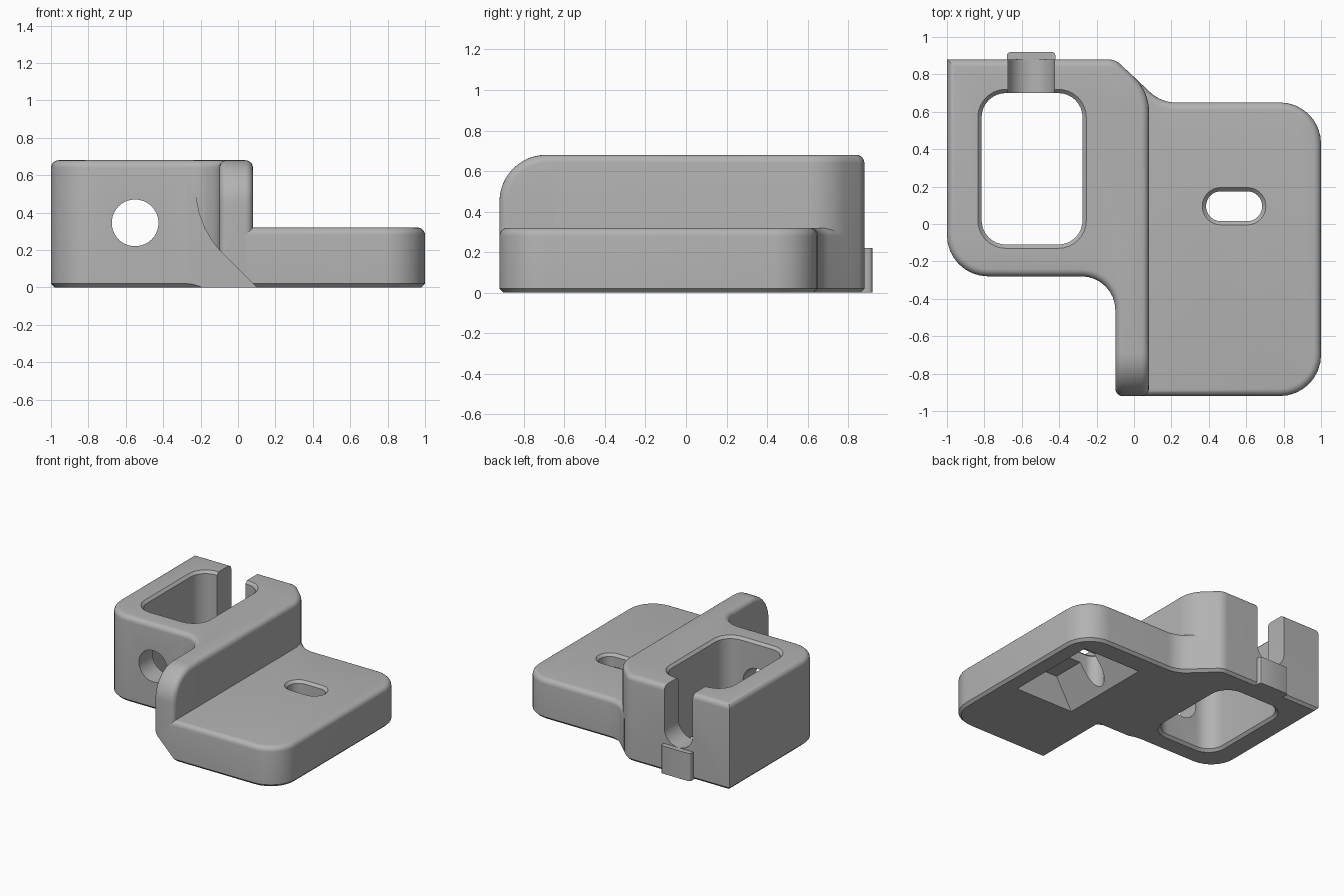
import bpy, bmesh, math
from mathutils import Vector

old = bpy.data.objects.get("Cube")
if old:
    bpy.data.objects.remove(old, do_unlink=True)

grey = bpy.data.materials.new("plain_grey")
grey.use_nodes = True
colour = (0.45, 0.45, 0.45, 1)
grey.diffuse_color = colour
grey.node_tree.nodes["Principled BSDF"].inputs["Base Color"].default_value = colour


def rounded(corners, steps=8):
    """Counter-clockwise outline from (u, v, radius) corners."""
    out = []
    for i, (x, y, r) in enumerate(corners):
        p = Vector((x, y))
        if r == 0:
            out.append(p)
            continue
        a = Vector(corners[i - 1][:2])
        b = Vector(corners[(i + 1) % len(corners)][:2])
        u, v = (a - p).normalized(), (b - p).normalized()
        half = u.angle(v) / 2
        c = p + (u + v).normalized() * (r / math.sin(half))
        d0 = p + u * (r / math.tan(half)) - c
        d1 = p + v * (r / math.tan(half)) - c
        start = math.atan2(d0.y, d0.x)
        sweep = math.atan2(d0.x * d1.y - d0.y * d1.x, d0.dot(d1))
        for k in range(steps + 1):
            t = start + sweep * k / steps
            out.append(c + Vector((math.cos(t), math.sin(t))) * r)
    return out


def box(u0, u1, v0, v1, r=0, steps=8):
    return rounded([(u0, v0, r), (u1, v0, r), (u1, v1, r), (u0, v1, r)], steps)


def inset(pts, d):
    out = []
    for i, p in enumerate(pts):
        e0 = (p - pts[i - 1]).normalized()
        e1 = (pts[(i + 1) % len(pts)] - p).normalized()
        n0, n1 = Vector((-e0.y, e0.x)), Vector((-e1.y, e1.x))
        out.append(p + (n0 + n1) * (d / (1 + n0.dot(n1))))
    return out


def place(pts, h, axis):
    order = {"x": lambda p: (h, p.x, p.y),
             "y": lambda p: (p.x, h, p.y),
             "z": lambda p: (p.x, p.y, h)}[axis]
    return [order(p) for p in pts]


def skin(name, rings):
    """Closed solid through matching rings of points."""
    bm = bmesh.new()
    loops = [[bm.verts.new(co) for co in ring] for ring in rings]
    bm.faces.new(loops[0])
    bm.faces.new(loops[-1])
    for lo, hi in zip(loops, loops[1:]):
        for i in range(len(lo)):
            bm.faces.new((lo[i - 1], lo[i], hi[i], hi[i - 1]))
    bmesh.ops.recalc_face_normals(bm, faces=bm.faces)
    mesh = bpy.data.meshes.new(name)
    bm.to_mesh(mesh)
    bm.free()
    ob = bpy.data.objects.new(name, mesh)
    bpy.context.collection.objects.link(ob)
    return ob


def loft(name, outline, layers, axis="z"):
    """Layers are (inset, height) pairs."""
    return skin(name, [place(inset(outline, d), h, axis) for d, h in layers])


def fillet(end, r, way=1, steps=5):
    """Layers of a quarter-round edge ending at the given height."""
    arc = [k * math.pi / 2 / steps for k in range(steps + 1)]
    layers = [(r * (1 - math.cos(t)), end - way * r * (1 - math.sin(t))) for t in arc]
    return layers if way > 0 else layers[::-1]


def finish(ob, cutters=()):
    for c in cutters:
        m = ob.modifiers.new(c.name, "BOOLEAN")
        m.object, m.operation, m.solver = c, "DIFFERENCE", "EXACT"
    bpy.context.view_layer.update()
    graph = bpy.context.evaluated_depsgraph_get()
    mesh = bpy.data.meshes.new_from_object(ob.evaluated_get(graph))
    ob.modifiers.clear()
    ob.data = mesh
    mesh.materials.clear()
    mesh.materials.append(grey)
    for f in mesh.polygons:
        f.material_index = 0
    bpy.ops.object.select_all(action="DESELECT")
    ob.select_set(True)
    bpy.context.view_layer.objects.active = ob
    bpy.ops.object.shade_smooth_by_angle(angle=math.radians(30))


FOOT = [(0.02, 0), (0, 0.02)]      # small chamfer under each body
R = 0.04                           # edge rounding

# Main bodies
block = loft("clamp_block", rounded([
    (-1, -0.28, 0.22), (-0.1, -0.28, 0.18), (-0.1, -0.65, 0), (0.08, -0.65, 0),
    (0.08, 0.71, 0.25), (-0.1, 0.88, 0.1), (-1, 0.88, 0)]), FOOT + fillet(0.68, R))
wall = loft("upright_wall", rounded([
    (-0.92, 0, 0), (0.3, 0, 0), (0.3, 0.68, 0), (-0.92, 0.68, 0.23)], 12),
    fillet(-0.1, R, -1) + fillet(0.08, R), "x")
plate = loft("base_plate", rounded([
    (-0.02, -0.92, 0), (1, -0.92, 0.22), (1, 0.65, 0.22),
    (0.144, 0.65, 0.2), (-0.02, 0.805, 0)]), FOOT + fillet(0.32, R))
tab = loft("back_tab", box(-0.68, -0.42, 0.84, 0.92, 0.02, 3), [(0, 0), (0, 0.22)])

# Cutters
window = loft("window_cutter", box(-0.815, -0.275, -0.11, 0.7, 0.13),
              [(-0.03, -0.01), (0, 0.02), (0, 0.66), (-0.03, 0.69)])
bore = loft("bore_cutter", box(-0.675, -0.425, 0.22, 0.47, 0.1249, 10),
            [(0, -0.5), (0, 0.2)], "y")
notch = loft("notch_cutter", rounded([
    (-0.675, 0.22, 0.1249), (-0.425, 0.22, 0.1249),
    (-0.425, 0.9, 0), (-0.675, 0.9, 0)], 10), [(0, 0.5), (0, 1.1)], "y")
underside = loft("underside_cutter", rounded([
    (-0.5, -0.04, 0), (0.14, -0.04, 0), (-0.1, 0.2, 0), (-0.14, 0.25, 0),
    (-0.18, 0.32, 0), (-0.21, 0.4, 0), (-0.23, 0.5, 0), (-0.5, 0.5, 0)]),
    [(0, -1.1), (0, -0.281)], "y")
slot = loft("slot_cutter", box(0.385, 0.685, 0.015, 0.175, 0.0799),
            [(0, -0.05), (0, 0.3), (-0.03, 0.33)])
pocket = skin("pocket_cutter", [
    place(box(0.35, 0.87, -0.28, 0.48), -0.01, "z"),
    place(box(0.52, 0.8, -0.25, 0.45), 0.22, "z")])

finish(block, [window, bore, notch, underside])
finish(wall, [underside])
finish(plate, [underside, pocket, slot])
finish(tab)

for c in (window, bore, notch, underside, slot, pocket):
    bpy.data.objects.remove(c, do_unlink=True)
